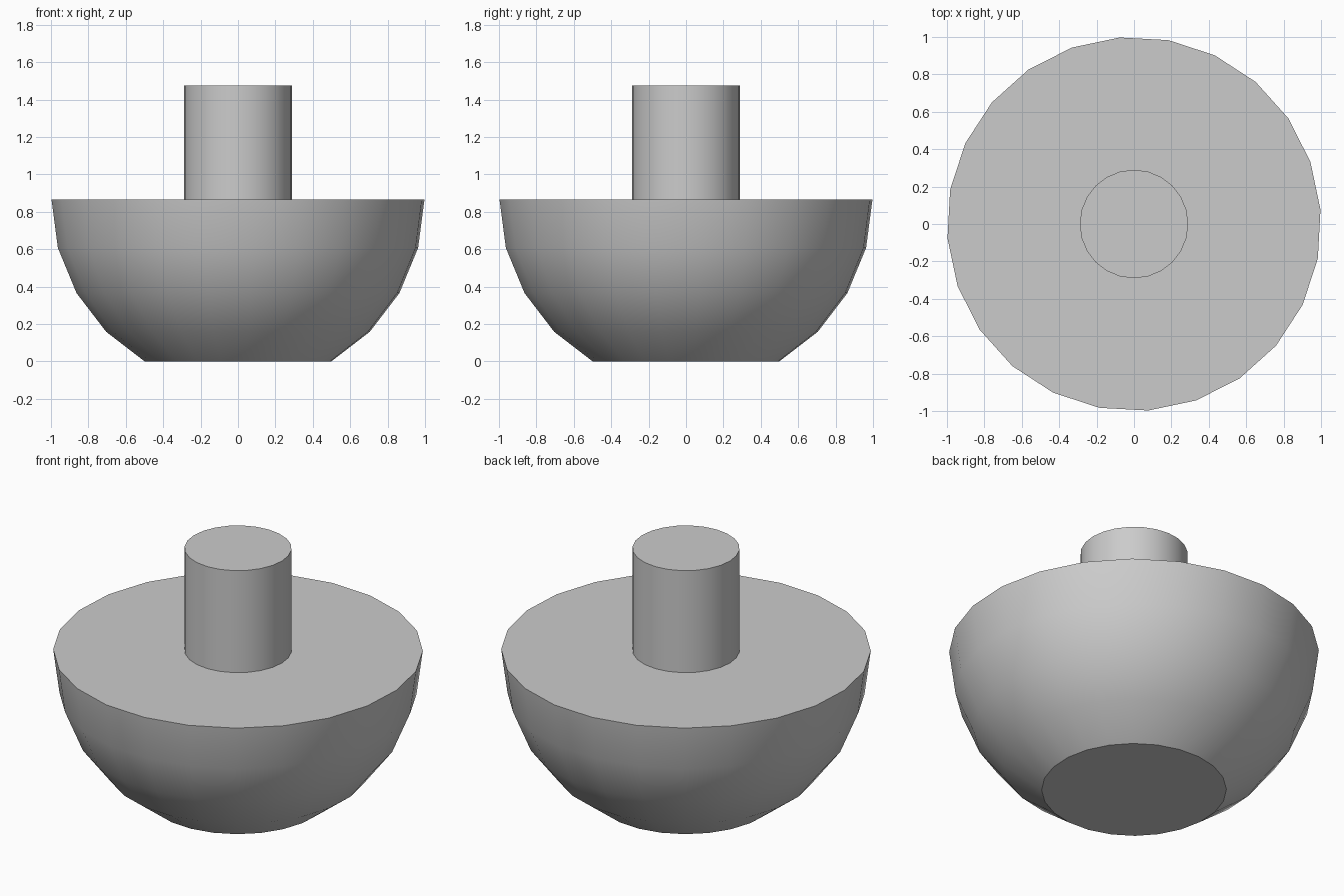
import bpy, math
from math import sin, cos, radians

cube = bpy.data.objects.get("Cube")
if cube:
    bpy.data.objects.remove(cube, do_unlink=True)

grey = bpy.data.materials.new("plain_grey")
grey.use_nodes = True
colour = (0.6, 0.6, 0.6, 1)
grey.diffuse_color = colour
grey.node_tree.nodes["Principled BSDF"].inputs["Base Color"].default_value = colour

SIDES = 24


def lathe(name, profile, turn=0):
    """Closed solid of revolution from (radius, height) points, bottom to top."""
    verts = [(r * cos(a), r * sin(a), z) for r, z in profile
             for a in (turn + math.tau * i / SIDES for i in range(SIDES))]
    faces = [(k * SIDES + i, k * SIDES + (i + 1) % SIDES,
              (k + 1) * SIDES + (i + 1) % SIDES, (k + 1) * SIDES + i)
             for k in range(len(profile) - 1) for i in range(SIDES)]
    faces.append(tuple(reversed(range(SIDES))))
    faces.append(tuple(range(len(verts) - SIDES, len(verts))))
    mesh = bpy.data.meshes.new(name)
    mesh.from_pydata(verts, [], faces)
    mesh.materials.append(grey)
    obj = bpy.data.objects.new(name, mesh)
    bpy.context.collection.objects.link(obj)
    bpy.ops.object.select_all(action='DESELECT')
    obj.select_set(True)
    bpy.context.view_layer.objects.active = obj
    bpy.ops.object.shade_smooth_by_angle(angle=radians(30))
    return obj


# Half-sphere bowl with a flat cut foot and a flat lid
rim = cos(radians(30))
bowl = [(sin(radians(a)), rim - cos(radians(a))) for a in range(30, 91, 15)]
lathe("bowl", bowl, turn=radians(4.4))

# Round post standing on the lid
lathe("post", [(0.29, rim), (0.29, 1.475)])
